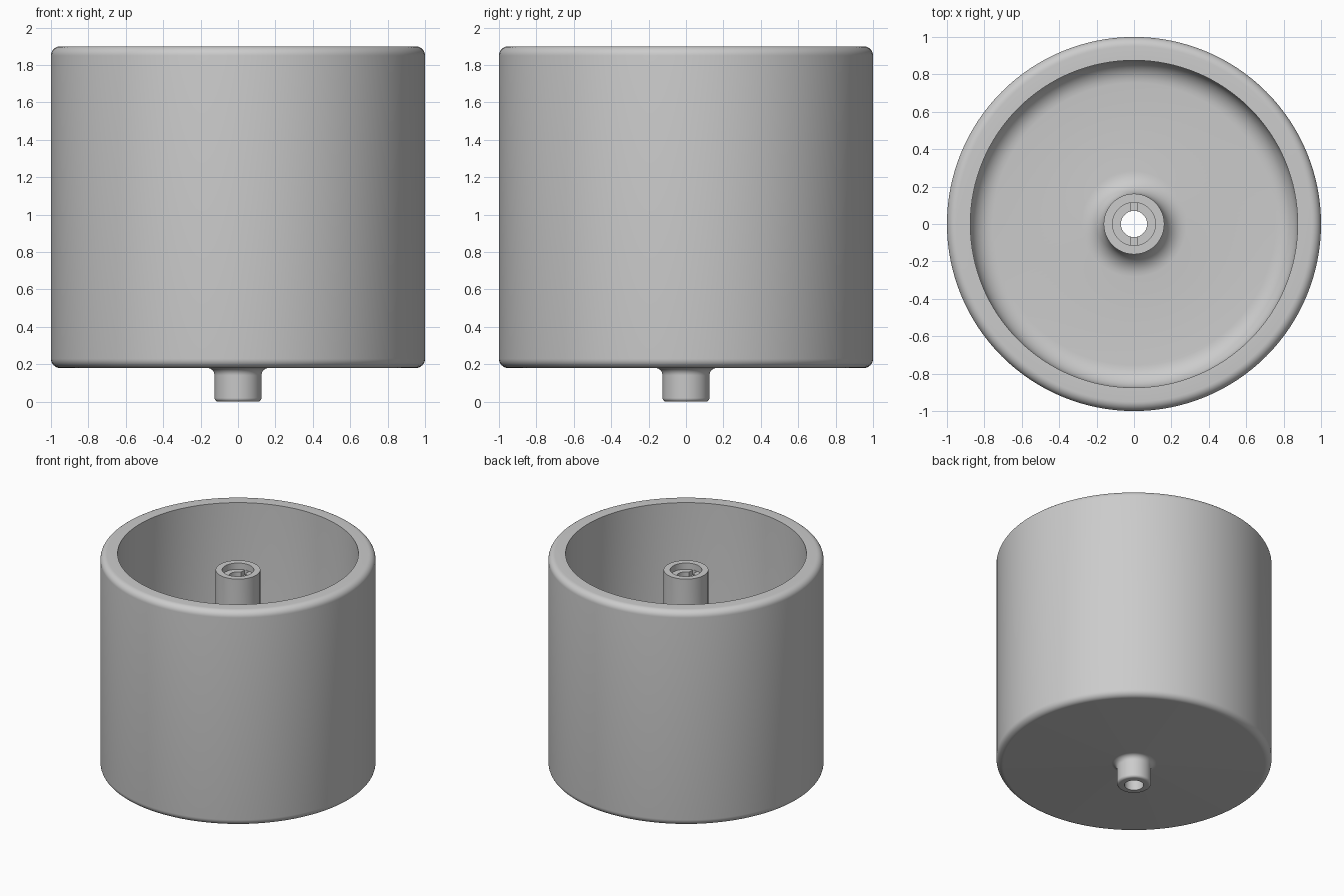
import bpy, bmesh, math
from mathutils import Vector

cube = bpy.data.objects.get("Cube")
if cube:
    bpy.data.objects.remove(cube, do_unlink=True)

SEGMENTS = 128

grey = bpy.data.materials.new("plain grey")
grey.use_nodes = True
colour = (0.6, 0.6, 0.6, 1)
grey.diffuse_color = colour
grey.node_tree.nodes["Principled BSDF"].inputs["Base Color"].default_value = colour


def rounded(corners, steps=8):
    """Replace each (radius, height, fillet) corner by a tangent arc."""
    points = []
    for i, (r, z, fillet) in enumerate(corners):
        here = Vector((r, z))
        if not fillet:
            points.append(here)
            continue
        a = (Vector(corners[i - 1][:2]) - here).normalized()
        b = (Vector(corners[(i + 1) % len(corners)][:2]) - here).normalized()
        centre = here + (a + b) * fillet
        for k in range(steps + 1):
            t = math.pi / 2 * k / steps
            points.append(centre - b * fillet * math.cos(t) - a * fillet * math.sin(t))
    return points


def lathe(name, corners):
    """Spin a closed profile round the z axis."""
    bm = bmesh.new()
    verts = [bm.verts.new((p.x, 0, p.y)) for p in rounded(corners)]
    edges = [bm.edges.new((v, verts[i - 1])) for i, v in enumerate(verts)]
    bmesh.ops.spin(bm, geom=verts + edges, cent=(0, 0, 0), axis=(0, 0, 1),
                   angle=math.tau, steps=SEGMENTS, use_merge=True)
    bmesh.ops.remove_doubles(bm, verts=bm.verts, dist=1e-5)
    bmesh.ops.recalc_face_normals(bm, faces=bm.faces)
    mesh = bpy.data.meshes.new(name)
    bm.to_mesh(mesh)
    bm.free()
    obj = bpy.data.objects.new(name, mesh)
    bpy.context.collection.objects.link(obj)
    mesh.materials.append(grey)
    return obj


# Cup with raised centre post, stub underneath and a bore right through
HOLE, RECESS, POST, STUB = 0.07, 0.115, 0.162, 0.125
BASE, FLOOR, RIM, POST_TOP = 0.18, 0.30, 1.9, 1.77
STEP = POST_TOP - 0.05
cup = lathe("cup", [
    (HOLE, 0, 0), (STUB, 0, 0.02), (STUB, BASE, 0.04),
    (1, BASE, 0.05), (1, RIM, 0.05), (0.875, RIM, 0),
    (0.875, FLOOR, 0.12), (POST, FLOOR, 0.12), (POST, POST_TOP, 0),
    (RECESS, POST_TOP, 0), (RECESS, STEP, 0), (HOLE, STEP, 0),
])

# Key slot across the ledge inside the post
bpy.ops.mesh.primitive_cube_add(size=1, location=(0, 0, STEP))
cutter = bpy.context.object
cutter.name = "key_slot_cutter"
cutter.scale = (0.04, RECESS * 1.98, 0.08)
cutter.hide_render = True
cutter.display_type = 'WIRE'
slot = cup.modifiers.new("key slot", 'BOOLEAN')
slot.object = cutter
slot.solver = 'EXACT'

bpy.ops.object.select_all(action='DESELECT')
cup.select_set(True)
bpy.context.view_layer.objects.active = cup
bpy.ops.object.modifier_apply(modifier=slot.name)
bpy.data.objects.remove(cutter, do_unlink=True)
bpy.ops.object.shade_smooth_by_angle(angle=math.radians(30))
